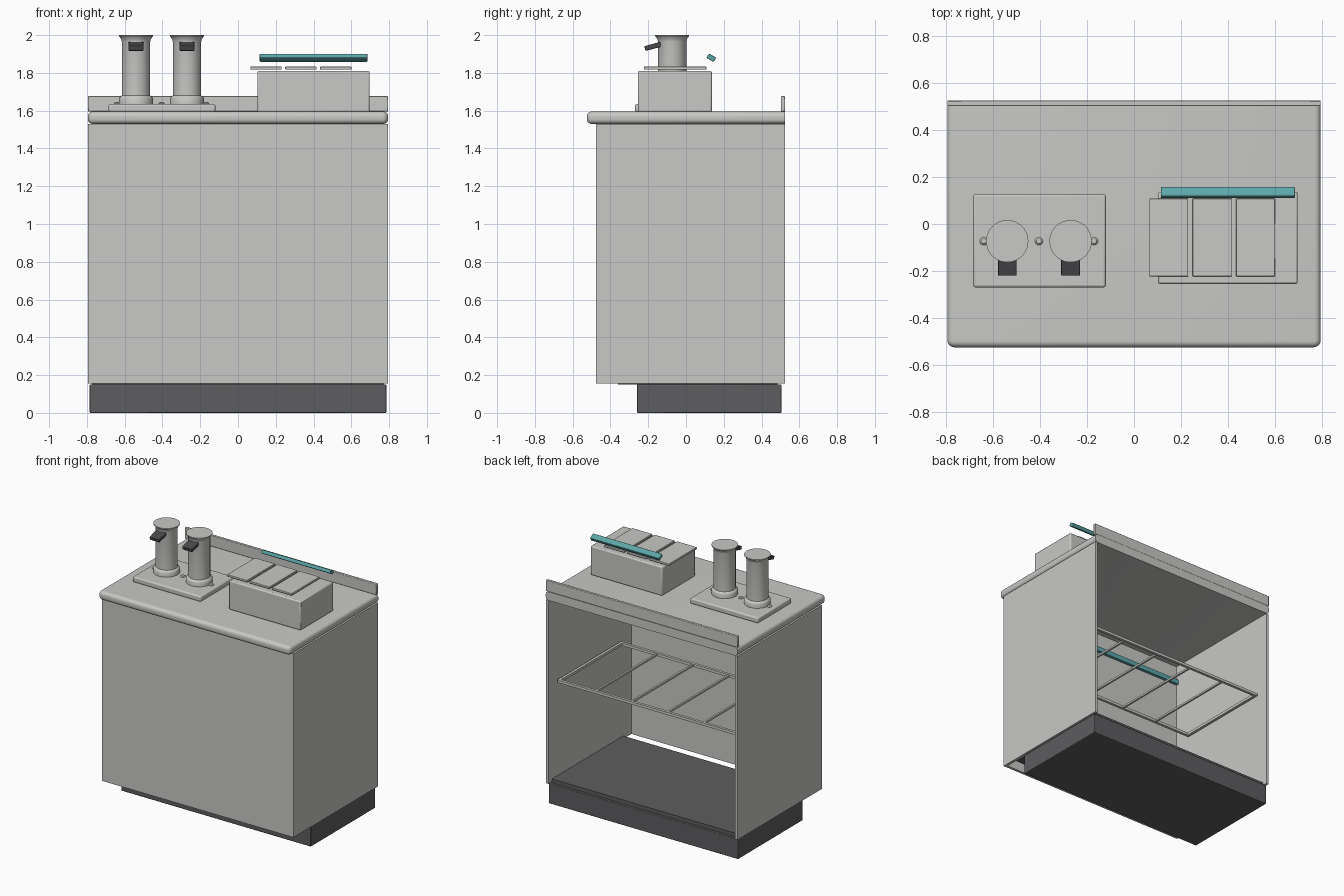
import bpy, bmesh, math

if "Cube" in bpy.data.objects:
    bpy.data.objects.remove(bpy.data.objects["Cube"])


def make_material(name, rgb):
    mat = bpy.data.materials.new(name)
    mat.use_nodes = True
    mat.diffuse_color = (*rgb, 1)
    mat.node_tree.nodes["Principled BSDF"].inputs["Base Color"].default_value = (*rgb, 1)
    return mat


STEEL = make_material("light steel", (0.58, 0.58, 0.565))
DARK = make_material("dark plinth grey", (0.11, 0.11, 0.115))
BLACK = make_material("spout black", (0.07, 0.07, 0.075))
TEAL = make_material("teal", (0.11, 0.38, 0.39))


def add_object(name, bm, mat, smooth=False):
    bmesh.ops.recalc_face_normals(bm, faces=bm.faces)
    mesh = bpy.data.meshes.new(name)
    bm.to_mesh(mesh)
    bm.free()
    mesh.materials.append(mat)
    obj = bpy.data.objects.new(name, mesh)
    bpy.context.collection.objects.link(obj)
    if smooth:
        bpy.ops.object.select_all(action="DESELECT")
        obj.select_set(True)
        bpy.context.view_layer.objects.active = obj
        bpy.ops.object.shade_smooth_by_angle(angle=math.radians(35))
    return obj


def box_mesh(x, y, z):
    """Box from (low, high) ranges along each axis."""
    bm = bmesh.new()
    bmesh.ops.create_cube(bm, size=1)
    for v in bm.verts:
        for i, (low, high) in enumerate((x, y, z)):
            v.co[i] = low if v.co[i] < 0 else high
    return bm


def box(name, x, y, z, mat, bevel=0.0, segments=2):
    obj = add_object(name, box_mesh(x, y, z), mat, bevel > 0)
    if bevel:
        mod = obj.modifiers.new("soft edges", "BEVEL")
        mod.width, mod.segments = bevel, segments
    return obj


def tilted_bar(name, centre, size, angle, mat):
    obj = box(name, *[(-s / 2, s / 2) for s in size], mat, 0.004)
    obj.location = centre
    obj.rotation_euler.x = math.radians(angle)
    return obj


def lathe(name, profile, x, y, mat, steps=40):
    """Revolve (radius, height) points around a vertical axis."""
    bm = bmesh.new()
    verts = [bm.verts.new((x + r, y, z)) for r, z in profile]
    edges = [bm.edges.new(pair) for pair in zip(verts, verts[1:])]
    bmesh.ops.spin(bm, geom=verts + edges, cent=(x, y, 0), axis=(0, 0, 1),
                   angle=math.tau, steps=steps)
    bmesh.ops.remove_doubles(bm, verts=bm.verts, dist=0.0005)
    return add_object(name, bm, mat, True)


# Plinth and cabinet floor
box("plinth", (-0.785, 0.785), (-0.26, 0.505), (0, 0.15), DARK, 0.004)
box("cabinet_floor", (-0.772, 0.772), (-0.36, 0.485), (0.15, 0.178), DARK)

# Cabinet shell, open at the back
box("front_panel", (-0.793, 0.793), (-0.477, -0.457), (0.155, 1.53), STEEL)
for side, name in ((-1, "right_panel"), (1, "left_panel")):
    box(name, sorted((side * 0.773, side * 0.793)), (-0.457, 0.523), (0.155, 1.53), STEEL)
box("inner_rail", (-0.772, 0.772), (-0.457, -0.435), (1.38, 1.415), TEAL)

# Worktop with rounded front and sides and a square back
BACK = 0.525
bm = box_mesh((-0.795, 0.795), (-0.525, BACK), (1.53, 1.595))
corners = [e for e in bm.edges if all(v.co.y < 0 for v in e.verts)
           and abs(e.verts[0].co.z - e.verts[1].co.z) > 0.01]
bmesh.ops.bevel(bm, geom=corners, offset=0.03, segments=5, profile=0.5, affect="EDGES")
rim = [e for e in bm.edges if abs(e.verts[0].co.z - e.verts[1].co.z) < 0.001
       and not all(v.co.y > BACK - 0.001 for v in e.verts)]
bmesh.ops.bevel(bm, geom=rim, offset=0.025, segments=5, profile=0.5, affect="EDGES")
add_object("worktop", bm, STEEL, True)
box("backsplash", (-0.795, 0.795), (0.503, BACK), (1.595, 1.677), STEEL, 0.004)

# Wire shelf
SX, SY0, SY1, SZ, W = 0.755, -0.30, 0.435, 0.90, 0.01
for y, name in ((SY0, "shelf_front_rail"), (SY1, "shelf_back_rail")):
    box(name, (-SX, SX), (y - W, y + W), (SZ - W, SZ + W), STEEL)
for i in range(6):
    x = -SX + W + i * (SX - W) * 2 / 5
    w = W if i in (0, 5) else 0.007
    box(f"shelf_bar_{i + 1}", (x - w, x + w), (SY0, SY1), (SZ - w, SZ + w), STEEL)

# Pump plate with screws
PY = -0.073
box("pump_plate", (-0.685, -0.12), (-0.27, 0.127), (1.593, 1.635), STEEL, 0.01, 3)
for i, x in enumerate((-0.64, -0.405, -0.17)):
    lathe(f"plate_screw_{i + 1}", [(0, 1.63), (0.017, 1.63), (0.017, 1.638),
                                   (0.011, 1.644), (0, 1.646)], x, PY, STEEL, 16)

# Pumps with foot flange, flared head and spout
PROFILE = [(0, 1.63), (0.09, 1.63), (0.09, 1.665), (0.086, 1.672), (0.075, 1.68),
           (0.075, 1.965), (0.079, 1.98), (0.09, 1.995), (0.09, 2.0), (0, 2.0)]
for i, x in enumerate((-0.54, -0.27)):
    lathe(f"pump_{i + 1}", PROFILE, x, PY, STEEL)
    tilted_bar(f"pump_spout_{i + 1}", (x, -0.172, 1.941), (0.08, 0.095, 0.026), 15, BLACK)

# Topping box with three lids and a floating handle bar
box("topping_box", (0.102, 0.697), (-0.255, 0.137), (1.593, 1.81), STEEL, 0.008)
for i in range(3):
    x = 0.065 + i * 0.185
    box(f"topping_lid_{i + 1}", (x, x + 0.166), (-0.223, 0.108), (1.817, 1.833), STEEL, 0.003)
tilted_bar("handle_bar", (0.4, 0.134, 1.88), (0.57, 0.044, 0.027), -30, TEAL)
